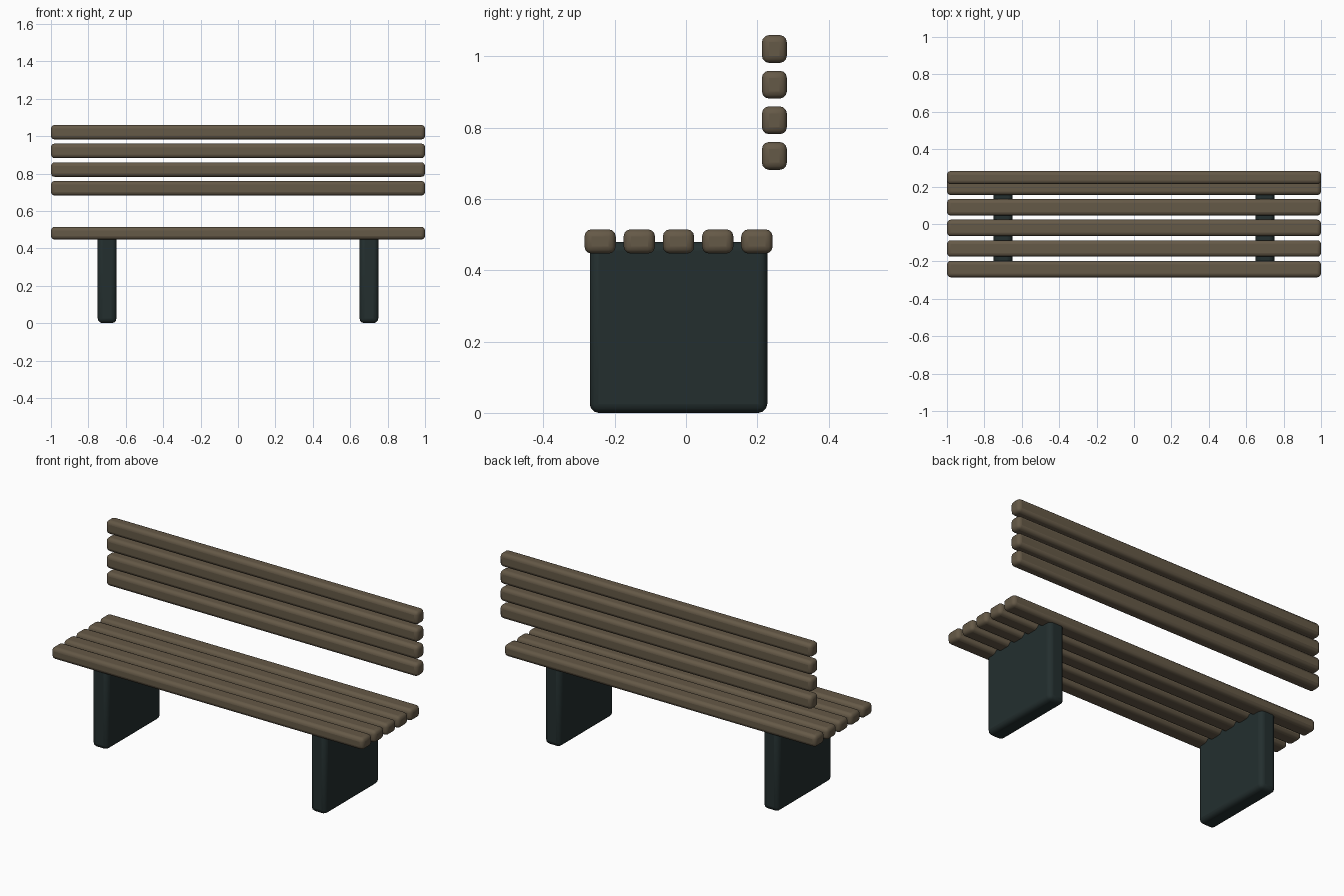
import bpy
import math

cube = bpy.data.objects.get("Cube")
if cube:
    bpy.data.objects.remove(cube, do_unlink=True)


def make_material(name, rgb):
    mat = bpy.data.materials.new(name)
    mat.use_nodes = True
    colour = (*rgb, 1)
    mat.diffuse_color = colour
    bsdf = mat.node_tree.nodes["Principled BSDF"]
    bsdf.inputs["Base Color"].default_value = colour
    bsdf.inputs["Roughness"].default_value = 0.7
    return mat


wood = make_material("brown wood", (0.13, 0.1, 0.063))
metal = make_material("dark green metal", (0.017, 0.028, 0.028))


def rounded_box(name, centre, size, radius, mat):
    bpy.ops.mesh.primitive_cube_add(size=1, location=centre)
    obj = bpy.context.object
    obj.name = name
    obj.scale = size
    bpy.ops.object.transform_apply(location=False, rotation=False, scale=True)
    obj.data.materials.append(mat)
    bevel = obj.modifiers.new("rounded edges", "BEVEL")
    bevel.width = radius
    bevel.segments = 3
    bpy.ops.object.shade_smooth_by_angle(angle=math.radians(40))
    return obj


# Seat slats, front to back
for i in range(5):
    rounded_box(f"seat_slat_{i + 1}", (0, -0.241 + i * 0.11, 0.481),
                (2, 0.088, 0.068), 0.02, wood)

# Backrest slats, bottom to top
for i in range(4):
    rounded_box(f"back_slat_{i + 1}", (0, 0.248, 0.721 + i * 0.1),
                (2, 0.07, 0.078), 0.02, wood)

# Solid slab legs
for side, x in (("left", 0.7), ("right", -0.7)):
    rounded_box(f"{side}_leg", (x, -0.021, 0.24), (0.1, 0.498, 0.48), 0.025, metal)
